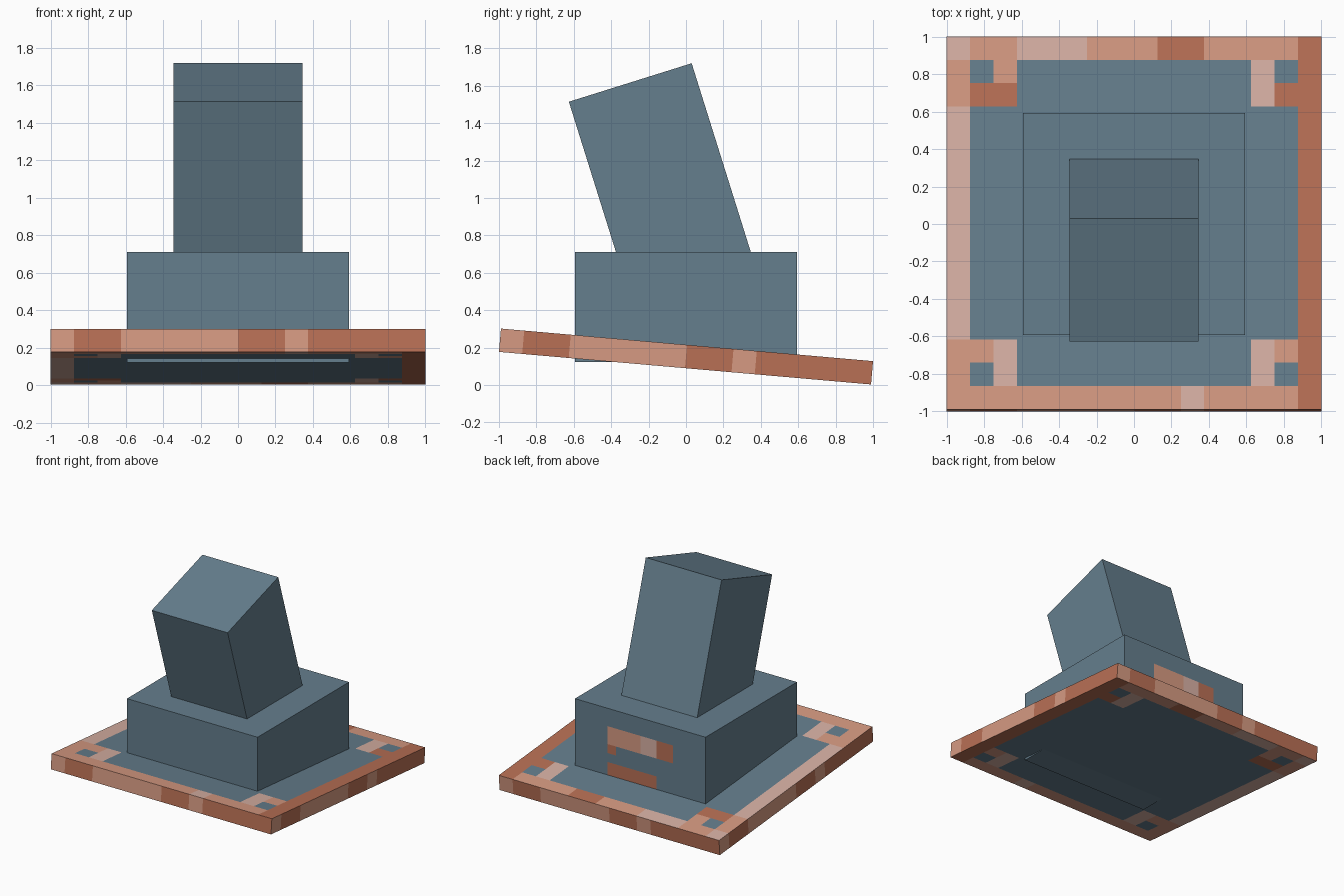
import bpy, bmesh, math
from mathutils import Vector, Matrix

if "Cube" in bpy.data.objects:
    bpy.data.objects.remove(bpy.data.objects["Cube"])


def lin(h):
    c = [int(h[i:i + 2], 16) / 255 for i in (0, 2, 4)]
    return [v / 12.92 if v <= 0.04045 else ((v + 0.055) / 1.055) ** 2.4 for v in c] + [1]


MATS = []
for name, h in (("slate_blue", "657E8D"), ("salmon", "D69A82"),
                ("terracotta", "B97055"), ("pale_pink", "D8B1A4")):
    m = bpy.data.materials.new(name)
    m.diffuse_color = lin(h)
    m.use_nodes = True
    m.node_tree.nodes["Principled BSDF"].inputs["Base Color"].default_value = m.diffuse_color
    MATS.append(m)
TONE = {"b": 0, "s": 1, "d": 2, "p": 3}


def box(name, size, loc, tilt=0, cuts=(0, 0, 0), rule=None):
    """Box cut into equal cells per axis; rule(cell centre, normal) gives a tone."""
    bm = bmesh.new()
    bmesh.ops.create_cube(bm, size=1, matrix=Matrix.Diagonal((*size, 1)))
    for ax in range(3):
        for i in range(1, cuts[ax]):
            co, no = Vector(), Vector()
            co[ax] = size[ax] * (i / cuts[ax] - 0.5)
            no[ax] = 1
            bmesh.ops.bisect_plane(bm, geom=bm.verts[:] + bm.edges[:] + bm.faces[:],
                                   plane_co=co, plane_no=no)
    bm.normal_update()
    if rule:
        for f in bm.faces:
            c = f.calc_center_median()
            f.material_index = TONE[rule([c[k] / size[k] + 0.5 for k in range(3)], f.normal)]
    me = bpy.data.meshes.new(name)
    bm.to_mesh(me)
    bm.free()
    for m in MATS:
        me.materials.append(m)
    ob = bpy.data.objects.new(name, me)
    ob.location = loc
    ob.rotation_euler.x = tilt
    bpy.context.collection.objects.link(ob)
    return ob


# Border tones of the slab, read left to right
BACK_ROW = "psspppsssddssssd"
FRONT_ROW = "sssssssssspssssd"
LEFT_COL = "pssppppppppppsss"
SIDE = "sddsssssddsddddd"
# Corner hooks: tones of cells (2,1), (2,2), (1,2) in from each corner (left?, back?)
HOOKS = {(1, 1): "sdd", (0, 1): "ppd", (1, 0): "pps", (0, 0): "pps"}


def slab_rule(u, n):
    col = min(15, int(u[0] * 16))
    row = min(15, int((1 - u[1]) * 16))
    if abs(n.z) < 0.5:
        if abs(n.y) > 0.5:
            return SIDE[col if n.y < 0 else 15 - col]
        return SIDE[15 - row if n.x > 0 else row]
    if col == 15:
        return "d"
    if row == 0:
        return BACK_ROW[col]
    if row == 15:
        return FRONT_ROW[col]
    if col == 0:
        return LEFT_COL[row]
    cell = (min(col, 15 - col), min(row, 15 - row))
    spots = [(2, 1), (2, 2), (1, 2)]
    if cell in spots:
        return HOOKS[(int(col < 8), int(row < 8))][spots.index(cell)]
    return "b"


# Patch on the back of the middle block, as seen from behind
PATCH = {2: "bbbbssssppddbbbb", 3: "bbbbssssppddbbbb", 4: "bbbbdbbbbbbbbbbb",
         6: "bbbbddddddbbbbbb", 7: "bbbbddddddbbbbbb"}


def block_rule(u, n):
    if n.y < 0.5:
        return "b"
    row = int((1 - u[2]) * 8)
    return PATCH.get(row, "b" * 16)[int((1 - u[0]) * 16)]


# Tilted base slab
box("base_slab", (2.0, 1.997, 0.125), (0, 0, 0.152), math.radians(-5), (16, 16, 0), slab_rule)

# Upright middle block
box("middle_block", (1.186, 1.186, 0.588), (0, 0, 0.416), 0, (16, 0, 8), block_rule)

# Leaning upper block, its foot sunk in the middle block
a = math.radians(17.4)
L = 1.28
box("leaning_block", (0.688, 0.688, L),
    (0, -0.298 + math.sin(a) * L / 2, 1.617 - math.cos(a) * L / 2), a)
